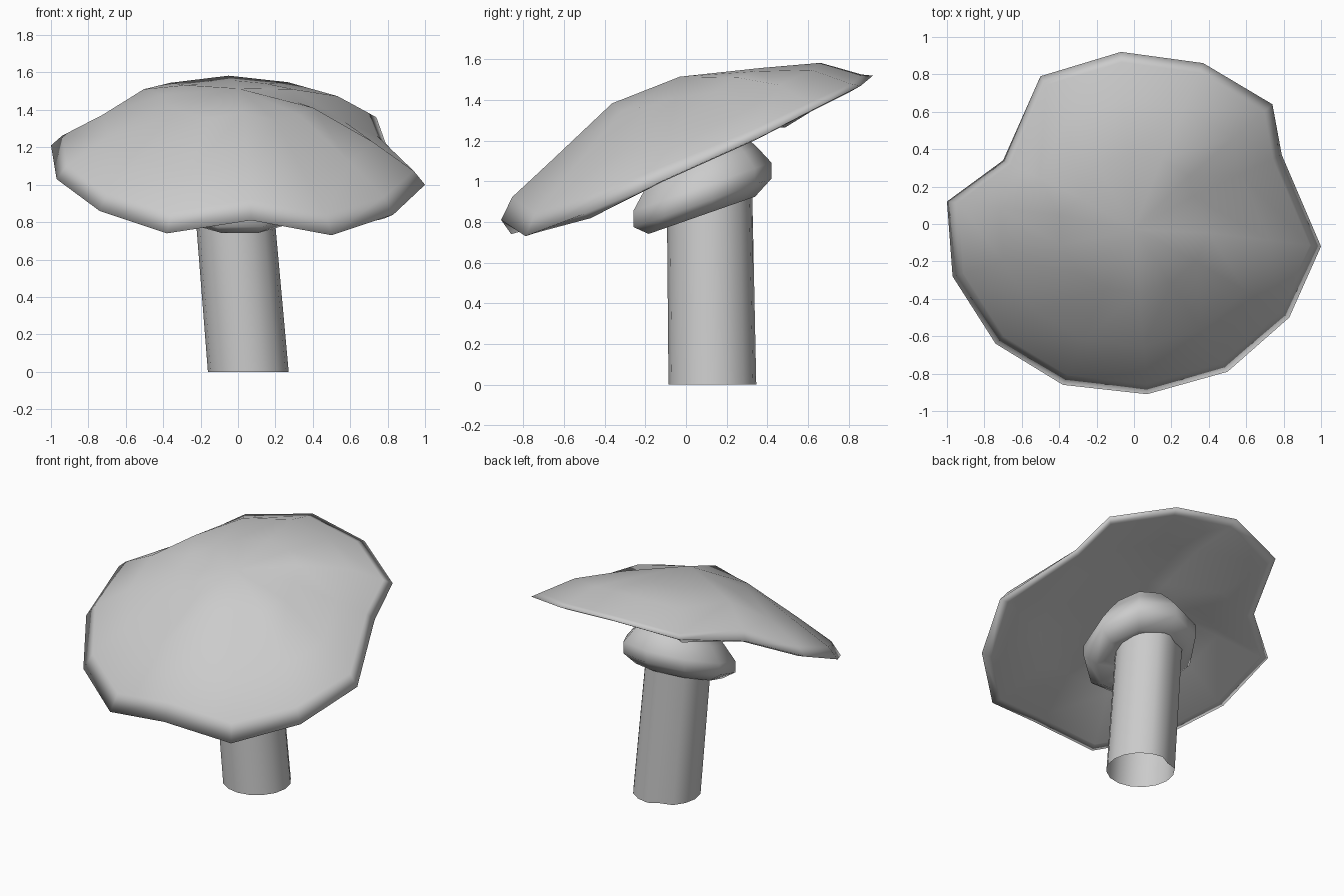
import bpy
import bmesh
from math import cos, sin, pi, radians

cube = bpy.data.objects.get("Cube")
if cube:
    bpy.data.objects.remove(cube, do_unlink=True)

grey = bpy.data.materials.new("plain_grey")
grey.use_nodes = True
COLOUR = (0.6, 0.6, 0.6, 1)
grey.diffuse_color = COLOUR
grey.node_tree.nodes["Principled BSDF"].inputs["Base Color"].default_value = COLOUR


def loft(name, rings, start=None, end=None, angle=60):
    """Skin a list of equal rings, optionally closed to a point at each end."""
    bm = bmesh.new()
    loops = [[bm.verts.new(p) for p in ring] for ring in rings]
    n = len(loops[0])
    for a, b in zip(loops, loops[1:]):
        for i in range(n):
            j = (i + 1) % n
            bm.faces.new((a[i], a[j], b[j], b[i]))
    for tip, loop in ((start, loops[0]), (end, loops[-1])):
        if tip:
            v = bm.verts.new(tip)
            for i in range(n):
                bm.faces.new((loop[i], loop[(i + 1) % n], v))
    bmesh.ops.recalc_face_normals(bm, faces=bm.faces)
    mesh = bpy.data.meshes.new(name)
    bm.to_mesh(mesh)
    bm.free()
    mesh.materials.append(grey)
    obj = bpy.data.objects.new(name, mesh)
    bpy.context.collection.objects.link(obj)
    bpy.ops.object.select_all(action="DESELECT")
    obj.select_set(True)
    bpy.context.view_layer.objects.active = obj
    bpy.ops.object.shade_smooth_by_angle(angle=radians(angle))
    return obj


# Cap: an irregular tilted rim, shrunk towards the middle and raised into a dome
RIM = [(0.07, -0.91, 0.81), (0.5, -0.79, 0.73), (0.83, -0.5, 0.84), (1.0, -0.12, 1.0),
       (0.79, 0.37, 1.22), (0.74, 0.64, 1.36), (0.37, 0.86, 1.47), (-0.07, 0.92, 1.52),
       (-0.5, 0.79, 1.45), (-0.7, 0.34, 1.32), (-1.0, 0.12, 1.21), (-0.97, -0.28, 1.03),
       (-0.74, -0.64, 0.86), (-0.38, -0.86, 0.74)]
MIDDLE = 1.15


def cap_ring(t, lift, lean=0, folds={}):
    """Ring at a fraction of the rim; folds raise or sink single corners."""
    return [(x * t, y * t, MIDDLE + (z - MIDDLE) * t + lift - lean * y + folds.get(i, 0))
            for i, (x, y, z) in enumerate(RIM)]


underside = [cap_ring(0.3, 0.05),
             cap_ring(0.62, 0.06, folds={8: -0.13, 9: -0.06}),
             cap_ring(0.94, -0.01, folds={2: -0.03})]
dome = [cap_ring(0.94, 0.06, 0.035, {9: 0.03}),
        cap_ring(0.72, 0.185, 0.02, {4: -0.04, 8: 0.01, 9: 0.06}),
        cap_ring(0.4, 0.315, 0.06, {4: -0.03, 9: 0.02})]
loft("mushroom_cap", underside + [RIM] + dome, start=(0, 0.05, 1.22), end=(0, -0.03, 1.515),
     angle=180)


# Skirt: a tilted collar that hugs the stem and rises into the cap
def skirt_ring(radius, lift, sides=9):
    ring = []
    for i in range(sides):
        a = 2 * pi * i / sides + pi / 2
        y = radius * sin(a)
        ring.append((0.01 + 1.04 * radius * cos(a), 0.07 + y, 0.92 + 0.35 * y + lift))
    return ring


SKIRT = [(0.15, -0.04), (0.27, -0.09), (0.35, -0.03), (0.35, 0.05), (0.28, 0.15), (0.2, 0.25)]
loft("skirt", [skirt_ring(r, h) for r, h in SKIRT], angle=80)


# Stem: a leaning open tube with one groove down the back
def stem_ring(cx, cy, z, radius, sides=16):
    ring = []
    for i in range(sides):
        a = 2 * pi * i / sides
        r = radius * (0.88 if i == 5 else 1)
        ring.append((cx + r * cos(a), cy + r * sin(a), z))
    return ring


loft("stem", [stem_ring(0.055, 0.13, 0, 0.216), stem_ring(-0.03, 0.115, 1.0, 0.21)], angle=50)
